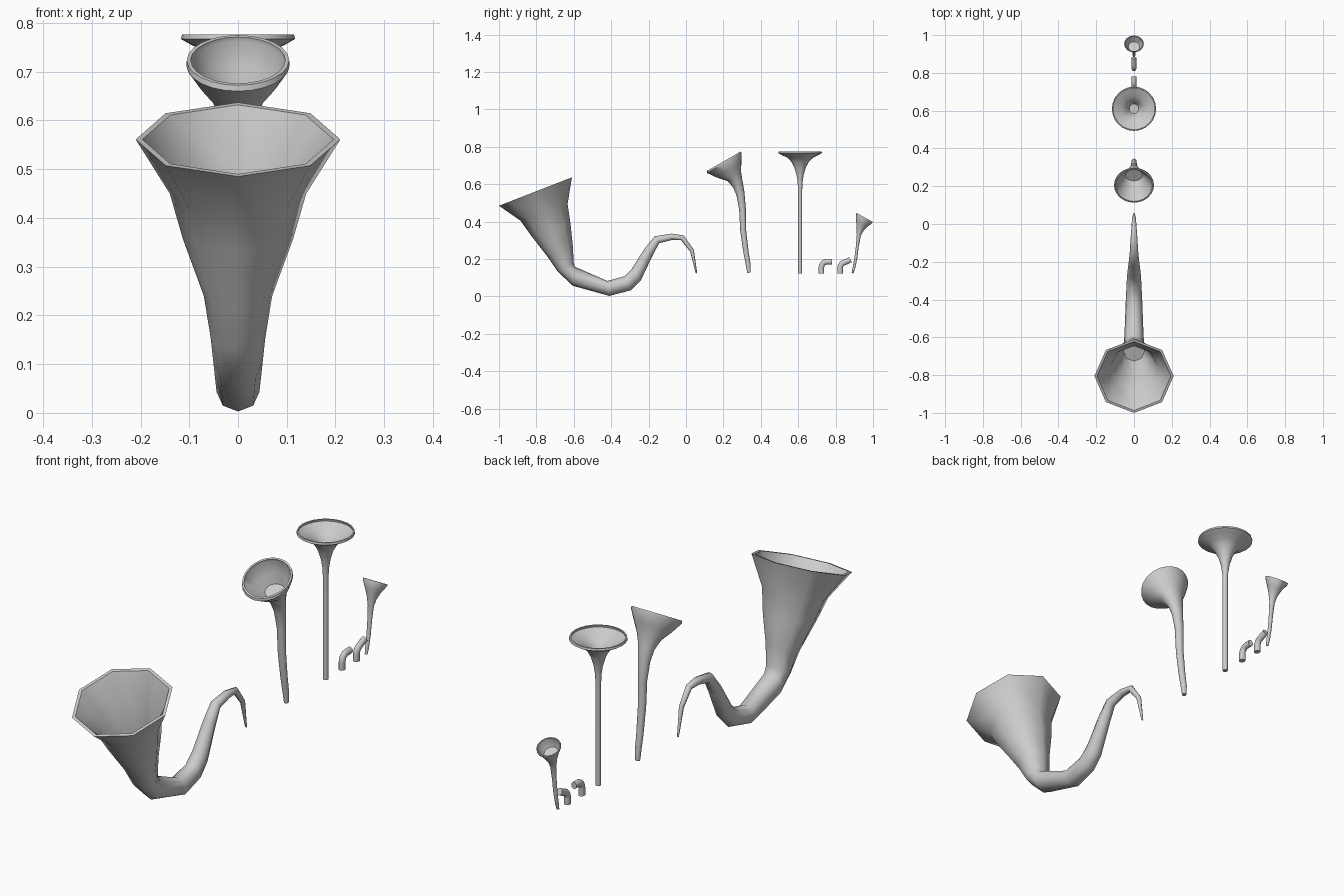
import bpy, bmesh, math
from mathutils import Vector


def loft(name, sections, sides, wall=0.0, depth=0, angle=40):
    """Sections are (y1, z1, y2, z2, half_width): opposite side points of each ring.
    The first `depth` rings are repeated inside as a hollow bell lining."""
    bm = bmesh.new()

    def ring(sec, inset=0.0):
        a, b, w = Vector((0, sec[0], sec[1])), Vector((0, sec[2], sec[3])), sec[4]
        c, h = (a + b) / 2, (b - a) / 2
        h = h * max(0.2, 1 - inset / h.length)
        w = w * max(0.2, 1 - inset / w)
        return [bm.verts.new(c + h * math.sin(t) + Vector((w * math.cos(t), 0, 0)))
                for t in (2 * math.pi * i / sides for i in range(sides))]

    rings = [ring(s, wall) for s in reversed(sections[:depth])]
    rings += [ring(s) for s in sections]
    for r, q in zip(rings, rings[1:]):
        for i in range(sides):
            j = (i + 1) % sides
            bm.faces.new((r[i], r[j], q[j], q[i]))
    bm.faces.new(rings[0])
    bm.faces.new(rings[-1])
    bmesh.ops.recalc_face_normals(bm, faces=bm.faces)
    me = bpy.data.meshes.new(name)
    bm.to_mesh(me)
    bm.free()
    ob = bpy.data.objects.new(name, me)
    bpy.context.collection.objects.link(ob)
    bpy.ops.object.select_all(action='DESELECT')
    ob.select_set(True)
    bpy.context.view_layer.objects.active = ob
    bpy.ops.object.shade_smooth_by_angle(angle=math.radians(angle))
    return ob


# Large eight-sided horn with a swan-neck tail
loft("large_curved_horn", [
    (-1.0, .485, -.61, .637, .21),
    (-.885, .405, -.633, .495, .14),
    (-.83, .328, -.617, .385, .113),
    (-.74, .212, -.605, .267, .07),
    (-.685, .132, -.60, .175, .056),
    (-.605, .057, -.592, .158, .051),
    (-.41, .003, -.42, .083, .044),
    (-.295, .033, -.33, .108, .039),
    (-.242, .085, -.29, .148, .036),
    (-.177, .222, -.222, .255, .028),
    (-.143, .285, -.168, .322, .023),
    (-.075, .302, -.077, .336, .018),
    (-.028, .302, -.012, .326, .014),
    (.022, .24, .042, .25, .010),
    (.052, .125, .06, .123, .004),
], 8, wall=.014, depth=4, angle=50)

# Tall horn tilted forward
loft("tilted_horn", [
    (.113, .672, .293, .775, .105),
    (.113, .66, .298, .766, .106),
    (.165, .636, .296, .715, .080),
    (.222, .617, .294, .668, .053),
    (.252, .583, .301, .625, .036),
    (.270, .54, .312, .56, .026),
    (.284, .465, .32, .47, .019),
    (.290, .35, .322, .352, .017),
    (.306, .24, .334, .245, .015),
    (.320, .165, .346, .17, .013),
    (.327, .125, .345, .128, .010),
], 24, wall=.008, depth=4)

# Straight upright horn from a turned profile
profile = [(.115, .776), (.117, .767), (.098, .756), (.068, .742), (.047, .72),
           (.031, .69), (.019, .65), (.013, .61), (.011, .56), (.011, .124)]
loft("straight_horn", [(.61 - r, z, .61 + r, z, r) for r, z in profile],
     24, wall=.006, depth=6)

# Small horn tilted backward
loft("small_horn", [
    (.912, .447, .998, .399, .052),
    (.909, .442, .997, .393, .052),
    (.909, .408, .968, .371, .034),
    (.912, .372, .947, .348, .021),
    (.913, .33, .934, .322, .013),
    (.908, .265, .923, .263, .010),
    (.900, .205, .916, .203, .009),
    (.890, .150, .904, .149, .008),
    (.886, .126, .895, .124, .006),
], 16, wall=.004, depth=3)


# Two bent connecting pipes: straight foot, bend, short outlet
def elbow(name, y, rise, bend, out):
    r, rad, turn = .015, .03, math.radians(bend)
    path = [(y, .123, 0)]
    for i in range(6):
        t = turn * i / 5
        path.append((y + rad * (1 - math.cos(t)), rise + rad * math.sin(t), t))
    ey, ez, _ = path[-1]
    path.append((ey + out * math.sin(turn), ez + out * math.cos(turn), turn))
    loft(name, [(py - r * math.cos(t), pz + r * math.sin(t),
                 py + r * math.cos(t), pz - r * math.sin(t), .013)
                for py, pz, t in path], 12)


elbow("square_elbow_pipe", .724, .156, 90, .026)
elbow("angled_elbow_pipe", .824, .152, 66, .042)
